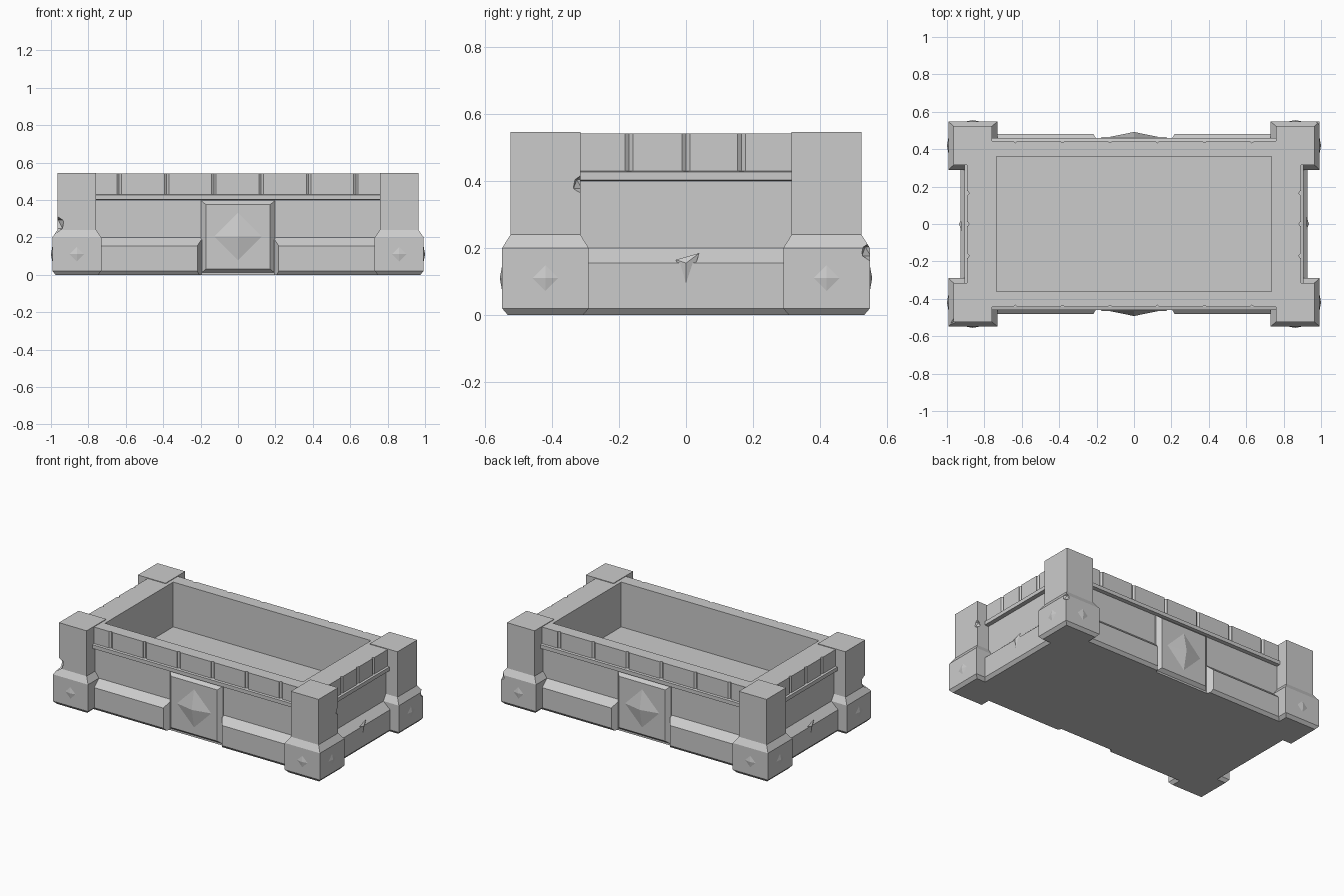
import bpy, bmesh, math
from mathutils import Vector, Matrix

if "Cube" in bpy.data.objects:
    bpy.data.objects.remove(bpy.data.objects["Cube"])


def make(name, bm, hide=False):
    bmesh.ops.recalc_face_normals(bm, faces=bm.faces)
    me = bpy.data.meshes.new(name)
    bm.to_mesh(me)
    bm.free()
    ob = bpy.data.objects.new(name, me)
    bpy.context.collection.objects.link(ob)
    ob.hide_render = hide
    return ob


def stack(bm, rings, cx=0, cy=0):
    """Loft rectangles (z, half x, half y) into a closed solid."""
    loops = [[bm.verts.new((cx + sx * hx, cy + sy * hy, z))
              for sx, sy in ((-1, -1), (1, -1), (1, 1), (-1, 1))]
             for z, hx, hy in rings]
    for a, b in zip(loops, loops[1:]):
        for i in range(4):
            j = (i + 1) % 4
            bm.faces.new((a[i], a[j], b[j], b[i]))
    bm.faces.new(loops[0][::-1])
    bm.faces.new(loops[-1])


def prism(bm, outline, z0, z1):
    """Extrude a plan outline between two heights."""
    lo = [bm.verts.new((x, y, z0)) for x, y in outline]
    hi = [bm.verts.new((x, y, z1)) for x, y in outline]
    n = len(outline)
    for i in range(n):
        bm.faces.new((lo[i], lo[(i + 1) % n], hi[(i + 1) % n], hi[i]))
    bm.faces.new(lo[::-1])
    bm.faces.new(hi)


def stud(name, loc, normal, outline, depth):
    """Low pyramid on a vertical face; outline is (sideways, up)."""
    n, up = Vector(normal), Vector((0, 0, 1))
    side, loc = up.cross(n), Vector(loc)
    bm = bmesh.new()
    base = [bm.verts.new(loc + side * u + up * v - n * 0.004) for u, v in outline]
    tip = bm.verts.new(loc + n * depth)
    for i in range(len(base)):
        bm.faces.new((base[i], base[(i + 1) % len(base)], tip))
    bm.faces.new(base[::-1])
    return make(name, bm)


def diamond(r):
    return [(r, 0), (0, r), (-r, 0), (0, -r)]


def cut(ob, cutter):
    mod = ob.modifiers.new("cut", 'BOOLEAN')
    mod.operation = 'DIFFERENCE'
    mod.solver = 'EXACT'
    mod.object = cutter


# Trough body with base band, ledge, rim and sunken interior
bm = bmesh.new()
stack(bm, [(0, .91, .465), (.02, .927, .482), (.155, .927, .482), (.2, .878, .433),
           (.4, .878, .433), (.402, .905, .459), (.427, .905, .459), (.43, .892, .445),
           (.541, .892, .445), (.541, .735, .362), (.24, .735, .362)])
body = make("trough_body", bm)

# Cutters: plaque recesses and rim grooves
bm = bmesh.new()
for s in (-1, 1):
    prism(bm, [(-.195, s * .445), (.195, s * .445), (.235, s * .51), (-.235, s * .51)], -.05, .21)
    for i in range(6):
        x = -.635 + i * .253
        prism(bm, [(x - .012, s * .47), (x - .012, s * .443), (x, s * .434),
                   (x + .012, s * .443), (x + .012, s * .47)], .43, .6)
    for y in (-.17, 0, .165):
        prism(bm, [(s * .92, y - .012), (s * .89, y - .012), (s * .881, y),
                   (s * .89, y + .012), (s * .92, y + .012)], .43, .6)
cut(body, make("body_cutter", bm, True))

# Chips knocked out of the post edges
bm = bmesh.new()
for loc, r in (((-.975, -.53, .27), .05), ((.995, .55, .19), .03), ((.97, -.31, .39), .03)):
    bmesh.ops.create_icosphere(bm, subdivisions=1, radius=r, matrix=Matrix.Translation(loc))
chips = make("chip_cutter", bm, True)

# Corner posts with studs on their two outer faces
for sx in (-1, 1):
    for sy in (-1, 1):
        tag = ("left" if sx < 0 else "right") + ("_front" if sy < 0 else "_back")
        bm = bmesh.new()
        stack(bm, [(0, .113, .112), (.02, .131, .129), (.2, .131, .129),
                   (.24, .103, .104), (.545, .103, .104)], sx * .862, sy * .419)
        cut(make("post_" + tag, bm), chips)
        stud("post_side_stud_" + tag, (sx * .993, sy * .419, .11), (sx, 0, 0), diamond(.06), .007)
        stud("post_face_stud_" + tag, (sx * .862, sy * .548, .11), (0, sy, 0), diamond(.06), .007)

# Centre plaques on the long sides, wedge studs on the short sides
for s, tag in ((-1, "front"), (1, "back")):
    bm = bmesh.new()
    stack(bm, [(-.05, .197, .194), (0, .197, .194), (.025, .172, .172)])
    plaque = make("plaque_" + tag, bm)
    plaque.rotation_euler = (math.pi / 2, 0, 0 if s < 0 else math.pi)
    plaque.location = (0, s * .441, .203)
    stud("plaque_stud_" + tag, (0, s * .466, .205), (0, s, 0), diamond(.147), .026)
    stud("end_stud_" + tag, (s * .927, 0, .155), (s, 0, 0),
         [(.04, .03), (-.03, .01), (0, -.09)], .008)
